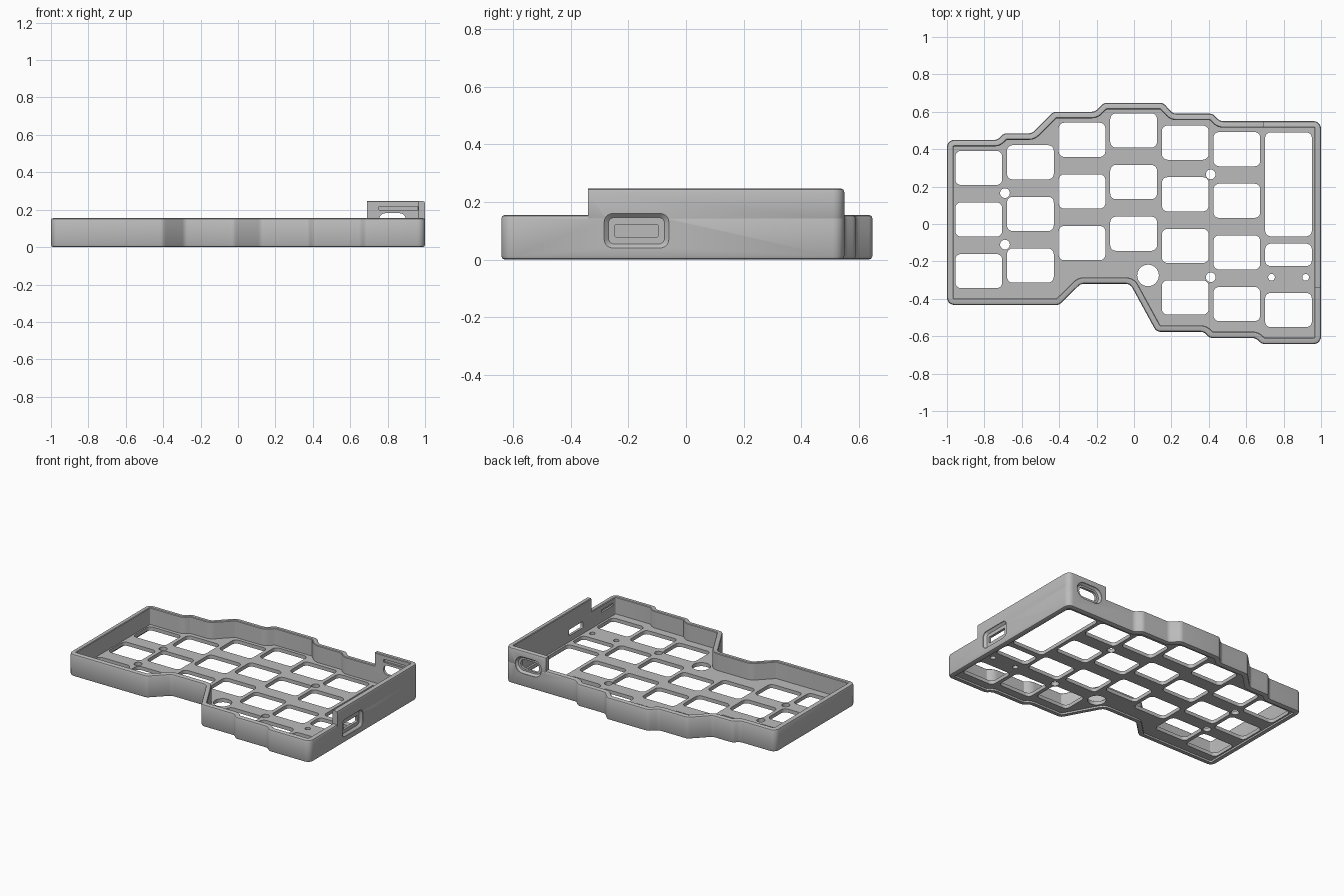
import bpy, bmesh, math
from mathutils import Vector, Matrix

if "Cube" in bpy.data.objects:
    bpy.data.objects.remove(bpy.data.objects["Cube"], do_unlink=True)

grey = bpy.data.materials.new("matte grey")
grey.use_nodes = True
grey.diffuse_color = (0.5, 0.5, 0.5, 1)
grey.node_tree.nodes["Principled BSDF"].inputs["Base Color"].default_value = (0.5, 0.5, 0.5, 1)

WALL, LOW, HIGH, CORNER = 0.035, 0.155, 0.247, 0.04

# Case outline, clockwise from the back left corner
OUTLINE = [(-1, .45), (-.73, .45), (-.695, .485), (-.545, .485), (-.43, .60), (-.21, .60),
           (-.16, .648), (.155, .648), (.21, .59), (.42, .59), (.46, .55), (1, .55),
           (1, -.642), (.685, -.642), (.65, -.61), (.405, -.61), (.375, -.577), (.12, -.577),
           (-.02, -.32), (-.285, -.32), (-.4, -.433), (-1, -.433)]


def cross(a, b):
    return a.x * b.y - a.y * b.x


def outline(points, inset=0.0, closed=True, radius=CORNER, seg=5):
    """Inset a clockwise path, then round its corners."""
    pts = [Vector(p) for p in points]
    n, out = len(pts), []
    corners = []
    for i, p in enumerate(pts):
        d1 = (p - pts[i - 1]).normalized()
        d2 = (pts[(i + 1) % n] - p).normalized()
        if not closed and i == 0:
            d1 = d2
        if not closed and i == n - 1:
            d2 = d1
        n1, n2 = Vector((d1.y, -d1.x)), Vector((d2.y, -d2.x))
        corners.append((p + (n1 + n2) * inset / (1 + n1.dot(n2)), d1, d2))
    for p, d1, d2 in corners:
        turn = math.atan2(cross(d1, d2), d1.dot(d2))
        if abs(turn) < 1e-4:
            out.append(p)
            continue
        r = max(radius - inset, .006) if turn < 0 else radius + inset
        start = p - d1 * r * math.tan(abs(turn) / 2)
        centre = start + Vector((-d1.y, d1.x)) * math.copysign(r, turn)
        for k in range(seg + 1):
            out.append(centre + Matrix.Rotation(turn * k / seg, 2) @ (start - centre))
    return out


def rounded_rect(x, y, w, h, r):
    w, h = w / 2, h / 2
    return outline([(x - w, y + h), (x + w, y + h), (x + w, y - h), (x - w, y - h)], radius=r)


def circle(x, y, r):
    return [Vector((x + r * math.cos(a * math.tau / 24), y + r * math.sin(a * math.tau / 24)))
            for a in range(24)]


def finish(name, bm):
    bmesh.ops.remove_doubles(bm, verts=bm.verts, dist=1e-5)
    bmesh.ops.recalc_face_normals(bm, faces=bm.faces)
    me = bpy.data.meshes.new(name)
    bm.to_mesh(me)
    bm.free()
    ob = bpy.data.objects.new(name, me)
    bpy.context.collection.objects.link(ob)
    me.materials.append(grey)
    return ob


def bridge(bm, a, b, closed):
    for i in range(len(a) if closed else len(a) - 1):
        j = (i + 1) % len(a)
        bm.faces.new((a[i], a[j], b[j], b[i]))


def wall(name, points, bottom, top, closed):
    """Sweep a wall section with rounded outer edges along a path."""
    s = .012
    section = [(s, bottom), (s * .3, bottom + s * .3), (0, bottom + s), (0, top - s),
               (s * .3, top - s * .3), (s, top), (WALL - .004, top), (WALL, top - .004), (WALL, bottom)]
    bm = bmesh.new()
    rings = [[bm.verts.new((p.x, p.y, z)) for p in outline(points, i, closed)] for i, z in section]
    for k, ring in enumerate(rings):
        bridge(bm, ring, rings[(k + 1) % len(rings)], closed)
    if not closed:
        bm.faces.new([r[0] for r in rings])
        bm.faces.new([r[-1] for r in rings])
    return finish(name, bm)


def port_cutter(matrix, mouth, floor, slot):
    """Tapered recess with a slot through it; local z points out of the wall."""
    bm = bmesh.new()
    steps = [(mouth, .02), (mouth, -.004), (floor, -.018), (slot, -.018), (slot, -.08)]
    rings = [[bm.verts.new(matrix @ Vector((p.x, p.y, z))) for p in rounded_rect(0, 0, *size)]
             for size, z in steps]
    for a, b in zip(rings, rings[1:]):
        bridge(bm, a, b, True)
    bm.faces.new(rings[0])
    bm.faces.new(rings[-1])
    return finish("port_cutter", bm)


def box_cutter(lo, hi):
    lo, hi = Vector(lo), Vector(hi)
    bm = bmesh.new()
    bmesh.ops.create_cube(bm, size=1, matrix=Matrix.Translation((lo + hi) / 2) @ Matrix.Diagonal((*(hi - lo), 1)))
    return finish("groove_cutter", bm)


def activate(ob):
    bpy.ops.object.select_all(action='DESELECT')
    ob.select_set(True)
    bpy.context.view_layer.objects.active = ob


# Walls: low rim all round, raised guard at the back right corner
rim = wall("rim_wall", OUTLINE, 0, LOW, True)
guard = wall("raised_corner_wall", [(.69, .55), (1, .55), (1, -.34)], LOW - .025, HIGH, False)

# Ports through the side and back walls, and grooves inside them
side = Matrix.Translation((1, -.172, .10)) @ Matrix(((0, 0, 1), (1, 0, 0), (0, 1, 0))).to_4x4()
back = Matrix.Translation((.826, .55, .148)) @ Matrix(((-1, 0, 0), (0, 0, 1), (0, 1, 0))).to_4x4()
cutters = [port_cutter(side, (.225, .12, .03), (.195, .092, .02), (.152, .043, .004)),
           port_cutter(back, (.2, .115, .055), (.175, .09, .043), (.14, .066, .03)),
           box_cutter((.755, .49, .198), (.962, .528, .218)),
           box_cutter((.95, -.58, .105), (.978, -.45, .122))]
for ob in (rim, guard):
    activate(ob)
    for c in cutters:
        m = ob.modifiers.new("cut", 'BOOLEAN')
        m.object, m.operation, m.solver = c, 'DIFFERENCE', 'EXACT'
        bpy.ops.object.modifier_apply(modifier=m.name)
for c in cutters:
    bpy.data.objects.remove(c, do_unlink=True)

# Key plate openings: staggered key columns, then the right column and screw holes
KEY, PITCH = (.25, .183, .03), .276
loops = [outline(OUTLINE, .02)]
for col, (top, rows) in enumerate([(.30, 3), (.33, 3), (.45, 3), (.50, 3), (.435, 4), (.40, 4)]):
    for row in range(rows):
        loops.append(rounded_rect(-.83 + PITCH * col, top - PITCH * row, *KEY))
loops += [rounded_rect(.826, .212, .25, .556, .03), rounded_rect(.826, -.165, .25, .12, .03),
          rounded_rect(.826, -.46, *KEY)]
loops += [circle(x, y, .026) for x, y in ((-.69, .165), (-.69, -.11), (.41, .265), (.41, -.285))]
loops += [circle(.075, -.275, .058), circle(.735, -.285, .018), circle(.918, -.285, .018)]

# Key plate: flat filled curve turned into a mesh
curve = bpy.data.curves.new("plate_curve", 'CURVE')
curve.dimensions, curve.fill_mode, curve.extrude = '2D', 'BOTH', .0125
for loop in loops:
    sp = curve.splines.new('POLY')
    sp.points.add(len(loop) - 1)
    for pt, p in zip(sp.points, loop):
        pt.co = (p.x, p.y, 0, 1)
    sp.use_cyclic_u = True
source = bpy.data.objects.new("plate_curve", curve)
bpy.context.collection.objects.link(source)
bpy.context.view_layer.update()
bm = bmesh.new()
bm.from_mesh(source.evaluated_get(bpy.context.evaluated_depsgraph_get()).to_mesh())
bpy.data.objects.remove(source, do_unlink=True)
bmesh.ops.translate(bm, verts=bm.verts, vec=(0, 0, .0245))
plate = finish("key_plate", bm)

for ob in (rim, guard, plate):
    activate(ob)
    bpy.ops.object.shade_smooth_by_angle(angle=math.radians(35))
